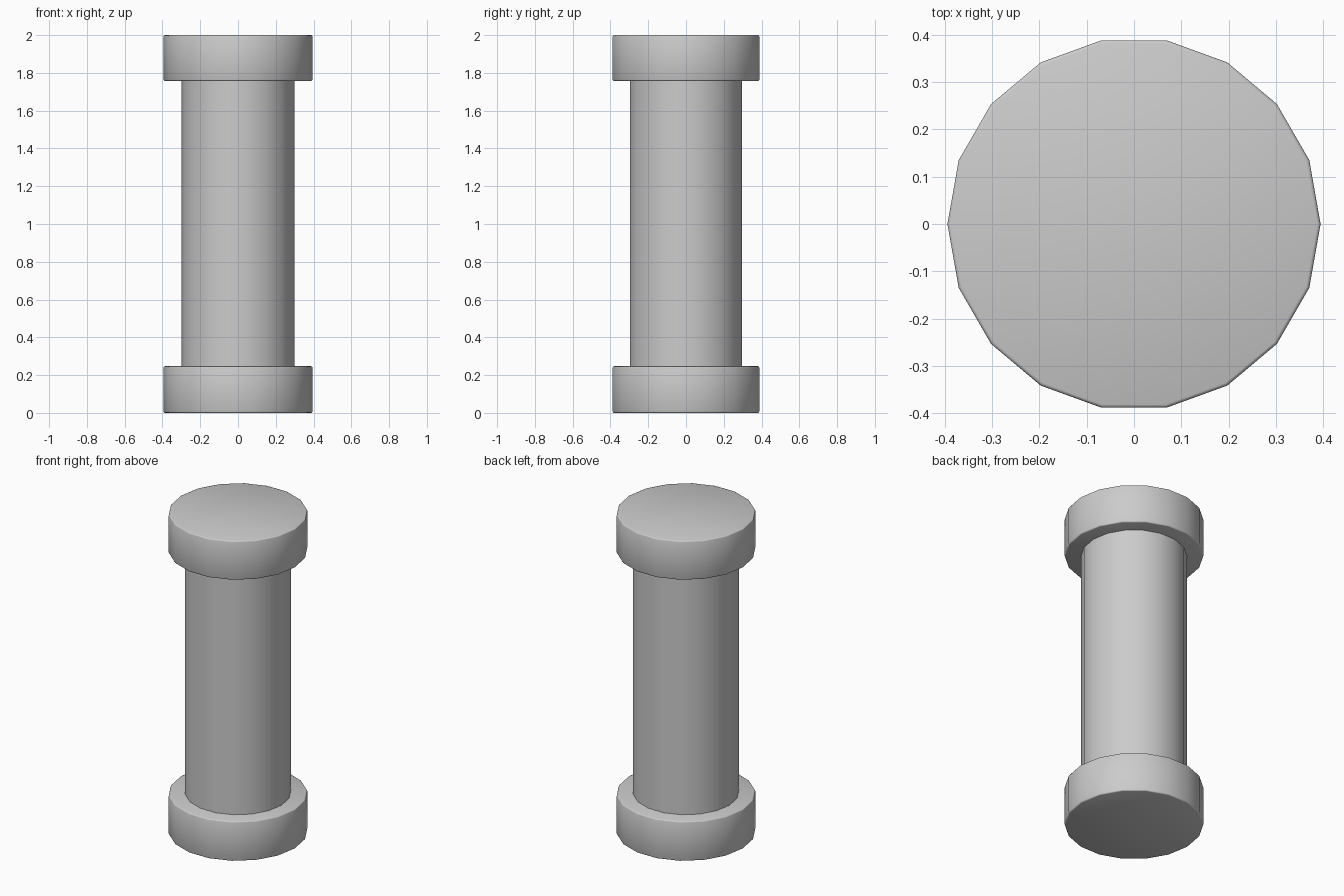
import bpy, math

if "Cube" in bpy.data.objects:
    bpy.data.objects.remove(bpy.data.objects["Cube"])

SIDES = 18


def drum(name, radius, z0, z1, bevel=0.0):
    # 18-sided cylinder with a corner on the x axis
    bpy.ops.mesh.primitive_cylinder_add(
        vertices=SIDES, radius=radius, depth=z1 - z0,
        location=(0, 0, (z0 + z1) / 2), rotation=(0, 0, math.pi / 2))
    ob = bpy.context.object
    ob.name = name
    bpy.ops.object.transform_apply(location=False, rotation=True, scale=False)
    if bevel:
        mod = ob.modifiers.new("rim_bevel", 'BEVEL')
        mod.width = bevel
        mod.segments = 2
        mod.limit_method = 'ANGLE'
        mod.angle_limit = math.radians(45)
        bpy.ops.object.modifier_apply(modifier=mod.name)
    bpy.ops.object.shade_smooth_by_angle(angle=math.radians(50))
    return ob


# Base and capital with softened rims
drum("base", 0.394, 0.0, 0.247, 0.007)
drum("capital", 0.394, 1.757, 2.0, 0.007)

# Plain shaft, slightly sunk into both ends
drum("shaft", 0.30, 0.20, 1.80)
